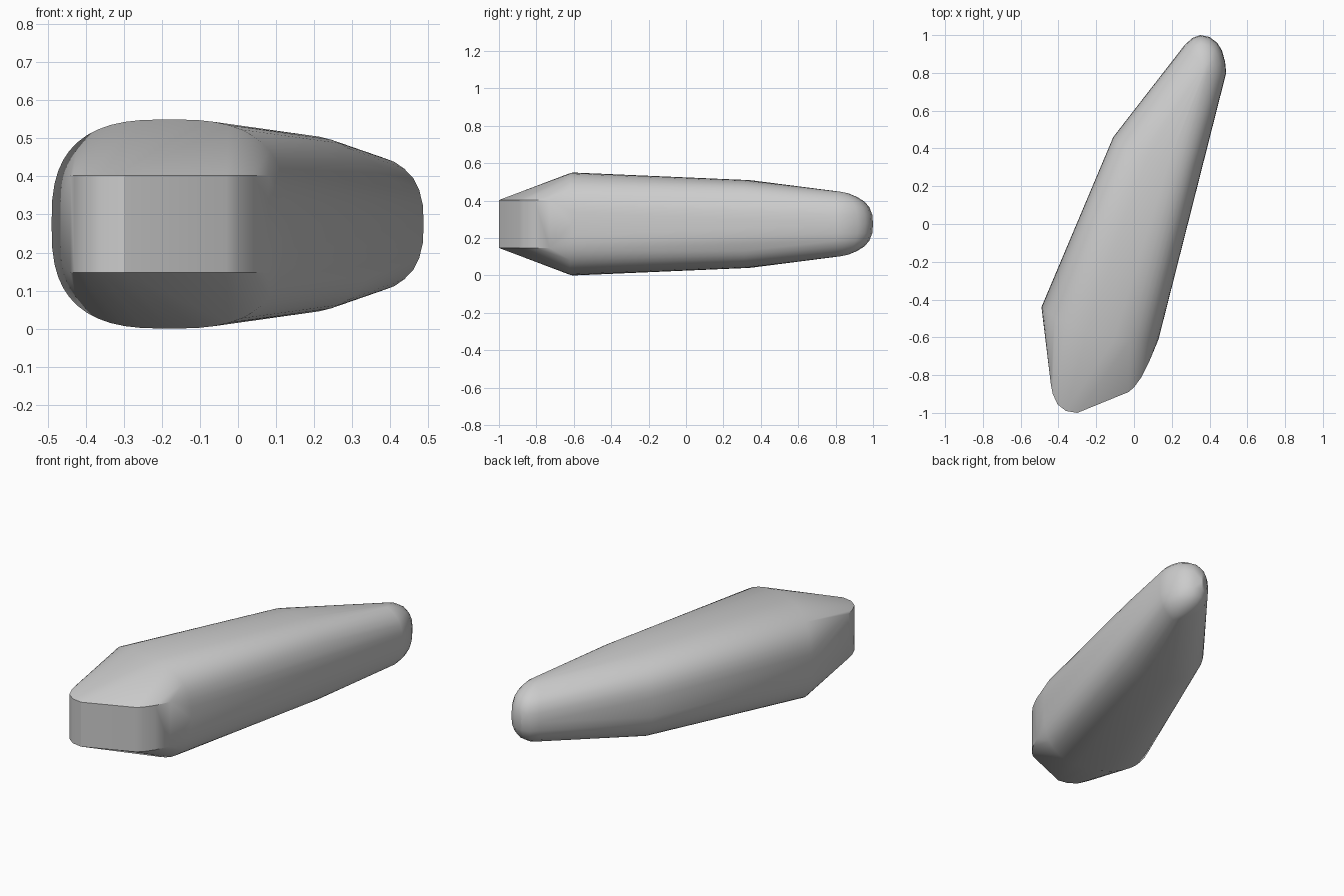
import bpy, bmesh
from math import cos, sin, pi, radians, copysign
from mathutils import Vector

if "Cube" in bpy.data.objects:
    bpy.data.objects.remove(bpy.data.objects["Cube"])

MID = 0.275  # height of the horizontal symmetry plane


def soft(v, n=2.8):
    """Superellipse remapping of a sine or cosine."""
    return copysign(abs(v) ** (2 / n), v)


def rib(left, middle, right, half_height, steps=48):
    """Rounded cross-section whose plane bows forward through its middle."""
    pts = []
    a, m, b = Vector(left), Vector(middle), Vector(right)
    for i in range(steps):
        t = 2 * pi * i / steps
        u, h = soft(cos(t)), soft(sin(t)) * half_height
        p = a * (u * (u - 1) / 2) + m * (1 - u * u) + b * (u * (u + 1) / 2)
        x = (a.x + b.x) / 2 + u * (b.x - a.x) / 2
        pts.append((x, p.y, MID + h))
    return pts


def slab(outline, half_height):
    """Upright walls of the blunt front."""
    return [(x, y, MID + s * half_height) for x, y in outline for s in (-1, 1)]


def dome(outline, anchor, profile):
    """Rounded tip: the outline shrinks towards an anchor away from mid height."""
    ax, ay = anchor
    return [(ax + (x - ax) * k, ay + (y - ay) * k, MID + s * h)
            for x, y in outline for h, k in profile for s in (-1, 1)]


# Blunt front, two ribs and the rounded back tip
points = slab([(-0.44, -0.85), (-0.43, -0.9), (-0.405, -0.955), (-0.36, -0.99), (-0.3, -1),
               (-0.03, -0.89), (0.0, -0.865), (0.04, -0.81), (0.08, -0.73)], 0.128)
points += rib((-0.49, -0.44), (-0.2, -0.6), (0.13, -0.61), 0.275)
points += rib((-0.11, 0.46), (0.08, 0.33), (0.36, 0.32), 0.235)
points += dome([(0.27, 0.95), (0.31, 0.985), (0.35, 1), (0.4, 0.99), (0.44, 0.96),
                (0.465, 0.92), (0.482, 0.86), (0.488, 0.8)], (0.37, 0.8),
               [(0, 1), (0.05, 0.98), (0.09, 0.9), (0.12, 0.77), (0.145, 0.57),
                (0.163, 0.35), (0.172, 0.15)])

# Skin stretched over all sections
bm = bmesh.new()
for p in points:
    bm.verts.new(p)
bmesh.ops.remove_doubles(bm, verts=bm.verts[:], dist=0.0005)
bmesh.ops.convex_hull(bm, input=bm.verts[:])
loose = [v for v in bm.verts if not v.link_faces]
bmesh.ops.delete(bm, geom=loose, context="VERTS")
bmesh.ops.dissolve_limit(bm, angle_limit=radians(0.5), verts=bm.verts[:], edges=bm.edges[:])
bmesh.ops.recalc_face_normals(bm, faces=bm.faces[:])
mesh = bpy.data.meshes.new("body")
bm.to_mesh(mesh)
bm.free()
body = bpy.data.objects.new("body", mesh)
bpy.context.collection.objects.link(body)

# Single grey finish
grey = bpy.data.materials.new("plain_grey")
grey.use_nodes = True
colour = (0.6, 0.6, 0.6, 1)
grey.diffuse_color = colour
grey.node_tree.nodes["Principled BSDF"].inputs["Base Color"].default_value = colour
mesh.materials.append(grey)

bpy.context.view_layer.objects.active = body
body.select_set(True)
bpy.ops.object.shade_smooth_by_angle(angle=radians(30))
